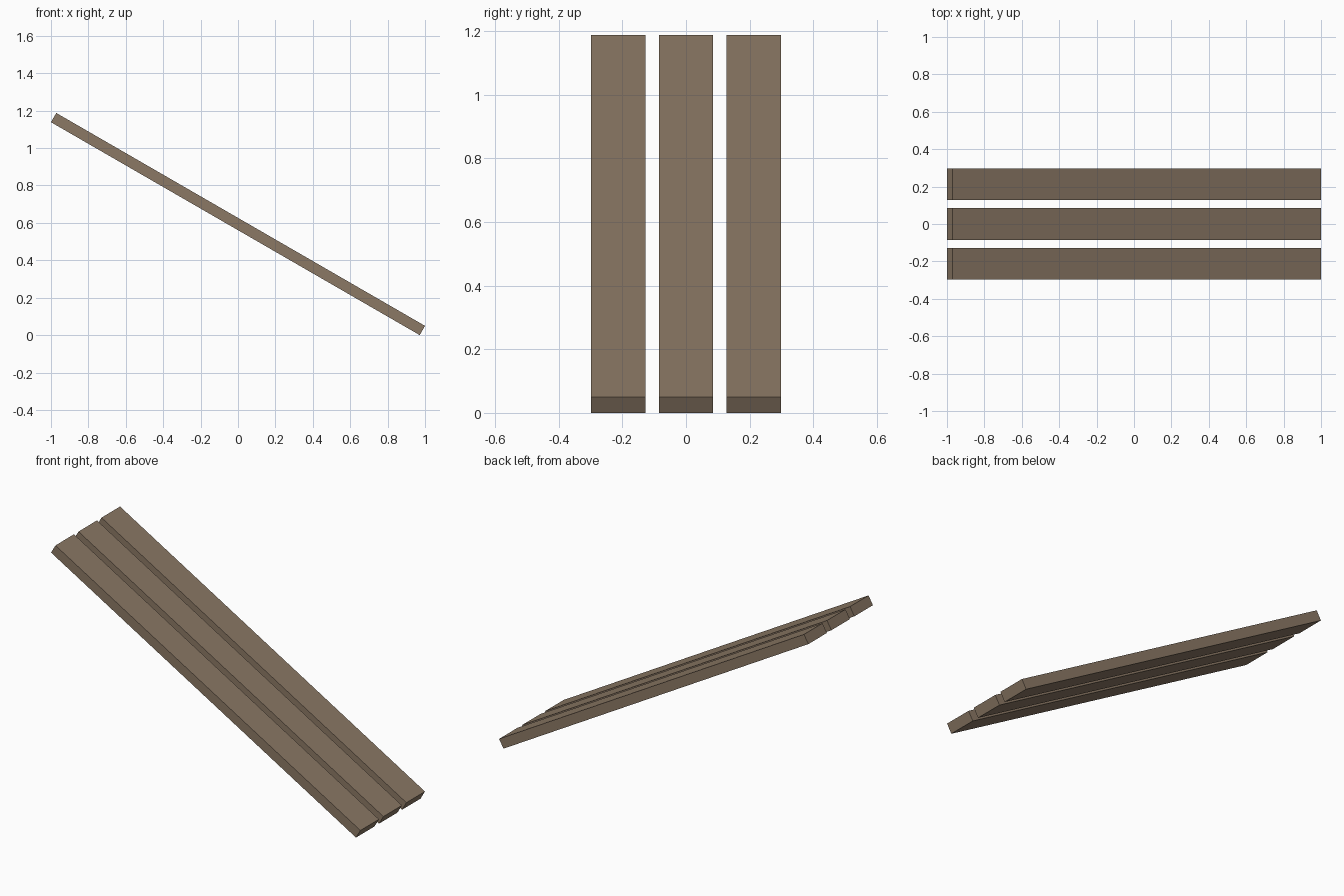
import bpy
import math

if "Cube" in bpy.data.objects:
    bpy.data.objects.remove(bpy.data.objects["Cube"])

ANGLE = math.radians(30)
LENGTH, WIDTH, THICK = 2.2765, 0.171, 0.057
PITCH = 0.2125
HEIGHT = LENGTH * math.sin(ANGLE) + THICK * math.cos(ANGLE)

wood = bpy.data.materials.new("weathered brown wood")
wood.diffuse_color = (0.26, 0.19, 0.13, 1)
wood.use_nodes = True
wood.node_tree.nodes["Principled BSDF"].inputs["Base Color"].default_value = wood.diffuse_color


def plank(name, y):
    """One board leaning down towards +x, lowest edge on the ground."""
    bpy.ops.mesh.primitive_cube_add(size=1, location=(0, y, HEIGHT / 2),
                                    rotation=(0, ANGLE, 0))
    ob = bpy.context.object
    ob.name = name
    ob.scale = (LENGTH, WIDTH, THICK)
    ob.data.materials.append(wood)


# Three parallel sloping planks with gaps between
for i, side in enumerate(("front", "middle", "back")):
    plank(side + "_plank", (i - 1) * PITCH)
